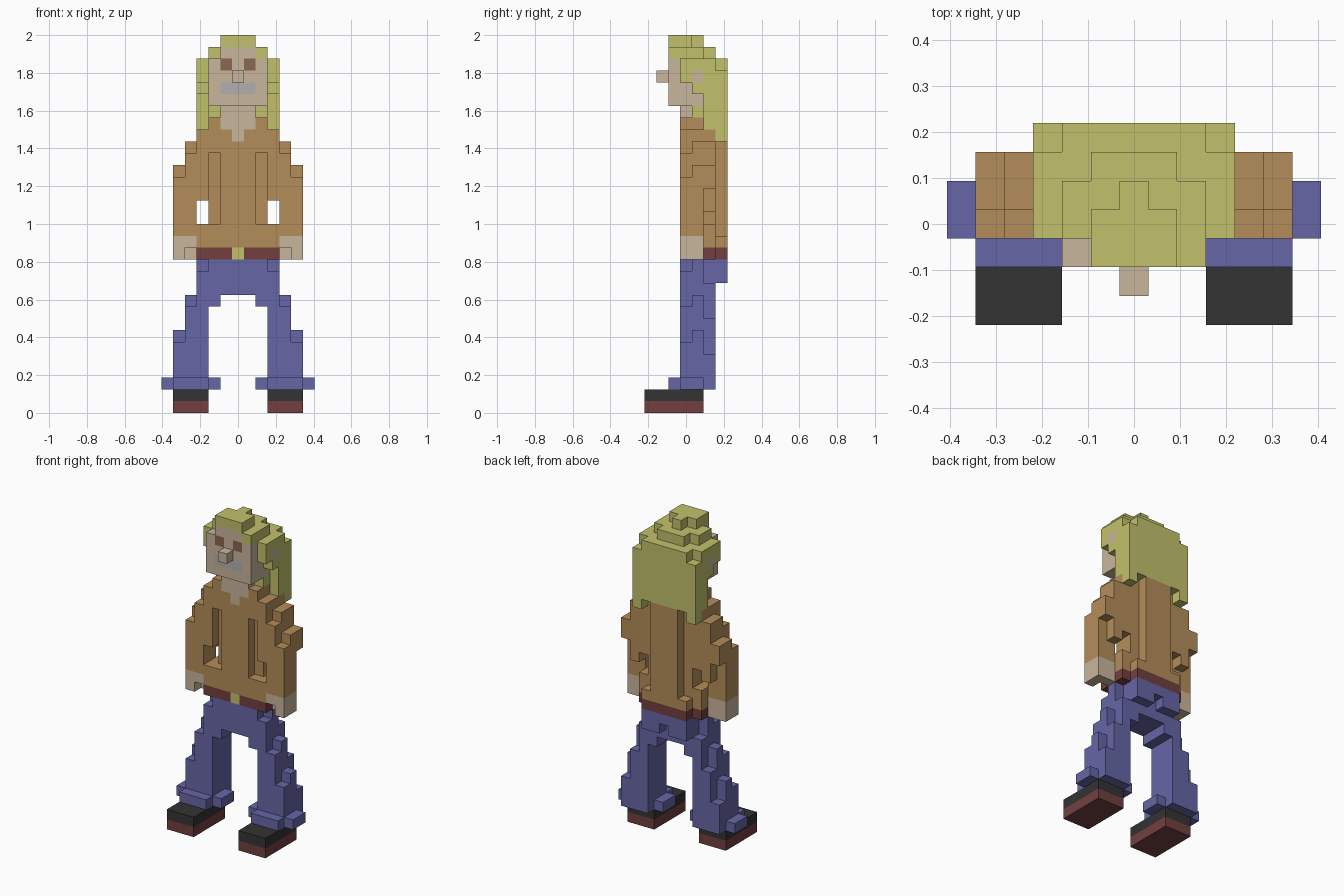
import bpy, bmesh
from mathutils import Vector

if "Cube" in bpy.data.objects:
    bpy.data.objects.remove(bpy.data.objects["Cube"])

U = 2 / 32          # block size: 13 wide, 7 deep, 32 high
cells = {}          # (x, y, z) -> part name; later fills overwrite earlier ones


def fill(part, x, y, z, mirror=False):
    """Fill inclusive block ranges, optionally on both sides of x = 0."""
    for i in range(x[0], x[1] + 1):
        for j in range(y[0], y[1] + 1):
            for k in range(z[0], z[1] + 1):
                cells[i, j, k] = part
                if mirror:
                    cells[-i, j, k] = part


def both(part, x, y, z):
    fill(part, x, y, z, True)


# Shoes
both("shoe_soles", (3, 5), (-3, 1), (0, 0))
both("shoe_uppers", (3, 5), (-3, 1), (1, 1))

# Trousers: cuffs, flared legs stepping outward, hips and seat
both("trousers", (3, 5), (-1, -1), (2, 2))
both("trousers", (2, 6), (0, 1), (2, 2))
for x, bottom, tops in ((5, 2, (5, 6, 4)), (4, 2, (8, 9, 7)), (3, 2, (11, 12, 10))):
    for y, top in enumerate(tops):
        both("trousers", (x, x), (y, y), (bottom, top))
both("trousers", (2, 2), (0, 2), (9, 12))
fill("trousers", (-1, 1), (0, 2), (10, 12))
fill("trousers", (-2, 2), (3, 3), (12, 12))
both("trousers", (1, 2), (3, 3), (11, 11))

# Belt and buckle
fill("belt", (-3, 3), (0, 2), (13, 13))
fill("belt", (-2, 2), (3, 3), (13, 13))
fill("buckle", (0, 0), (0, 0), (13, 13))

# Shirt body with recessed sides and raised back panel
fill("shirt", (-3, 3), (0, 2), (14, 15))
fill("shirt", (-2, 2), (3, 3), (14, 14))
fill("shirt", (-1, 1), (3, 3), (15, 23))
fill("shirt", (-1, 1), (0, 2), (16, 24))
both("shirt", (2, 2), (1, 2), (16, 21))
both("shirt", (2, 2), (0, 2), (22, 24))

# Sleeves
both("shirt", (3, 3), (0, 2), (18, 22))
both("shirt", (3, 3), (0, 2), (23, 23))
both("shirt", (4, 4), (0, 1), (15, 21))
both("shirt", (4, 4), (2, 2), (17, 21))
both("shirt", (4, 4), (1, 2), (22, 22))
both("shirt", (5, 5), (0, 1), (15, 19))
both("shirt", (5, 5), (2, 2), (19, 19))
both("shirt", (5, 5), (1, 2), (20, 20))

# Hands
both("skin", (5, 5), (0, 1), (13, 14))
both("skin", (4, 4), (0, 1), (14, 14))
both("skin", (4, 4), (1, 1), (13, 13))

# Neck and open collar
fill("skin", (-1, 1), (0, 1), (24, 25))
fill("skin", (0, 0), (0, 0), (23, 23))

# Hair: stepped crown, sides and long back
fill("hair", (-2, 2), (0, 2), (26, 29))
fill("hair", (-2, 2), (2, 3), (24, 29))
both("hair", (3, 3), (0, 1), (28, 29))
both("hair", (3, 3), (1, 1), (27, 29))
both("hair", (3, 3), (2, 2), (24, 29))
both("hair", (3, 3), (3, 3), (23, 28))
both("hair", (2, 2), (1, 1), (25, 25))
fill("hair", (-2, 2), (0, 1), (30, 30))
fill("hair", (-1, 1), (2, 2), (30, 30))
fill("hair", (-1, 1), (-1, 0), (31, 31))
fill("hair", (0, 0), (1, 1), (31, 31))

# Face, jaw, ears and nose
fill("skin", (-2, 2), (-1, -1), (26, 29))
fill("skin", (-2, 2), (0, 0), (26, 28))
both("skin", (2, 2), (1, 1), (26, 26))
fill("skin", (-1, 1), (-1, -1), (30, 30))
fill("hair", (2, 2), (-1, -1), (30, 30))
both("skin", (3, 3), (1, 1), (28, 28))
fill("skin", (0, 0), (-2, -2), (28, 28))
both("eyes", (1, 1), (-1, -1), (29, 29))
fill("mouth", (-1, 1), (-1, -1), (27, 27))

COLORS = {
    "shoe_soles": "733f3f", "shoe_uppers": "333333", "trousers": "6666a6",
    "belt": "733f3f", "buckle": "c2c16c", "shirt": "b48d5a", "skin": "c9b69d",
    "hair": "c2c16c", "eyes": "8b6750", "mouth": "b0b0b0",
}


def linear(hex_color):
    rgb = [int(hex_color[i:i + 2], 16) / 255 for i in (0, 2, 4)]
    return [((c + 0.055) / 1.055) ** 2.4 for c in rgb] + [1]


# Mesh each part, keeping only block faces that touch empty space
for part, color in COLORS.items():
    bm = bmesh.new()
    for cell in [c for c, p in cells.items() if p == part]:
        for axis in range(3):
            for sign in (-1, 1):
                n = Vector((0, 0, 0))
                n[axis] = sign
                if tuple(int(a + b) for a, b in zip(cell, n)) in cells:
                    continue
                u = Vector((0, 0, 0))
                u[(axis + 1) % 3] = 0.5
                v = n.cross(u)
                mid = Vector(cell) + Vector((0, 0, 0.5)) + n * 0.5
                bm.faces.new([bm.verts.new((mid + d) * U)
                              for d in (-u - v, u - v, u + v, v - u)])
    bmesh.ops.remove_doubles(bm, verts=bm.verts, dist=0.001)
    bmesh.ops.dissolve_limit(bm, angle_limit=0.01, verts=bm.verts, edges=bm.edges)
    mesh = bpy.data.meshes.new(part)
    bm.to_mesh(mesh)
    bm.free()
    mat = bpy.data.materials.new(part)
    mat.diffuse_color = linear(color)
    mat.use_nodes = True
    mat.node_tree.nodes["Principled BSDF"].inputs["Base Color"].default_value = mat.diffuse_color
    mesh.materials.append(mat)
    bpy.context.collection.objects.link(bpy.data.objects.new(part, mesh))
